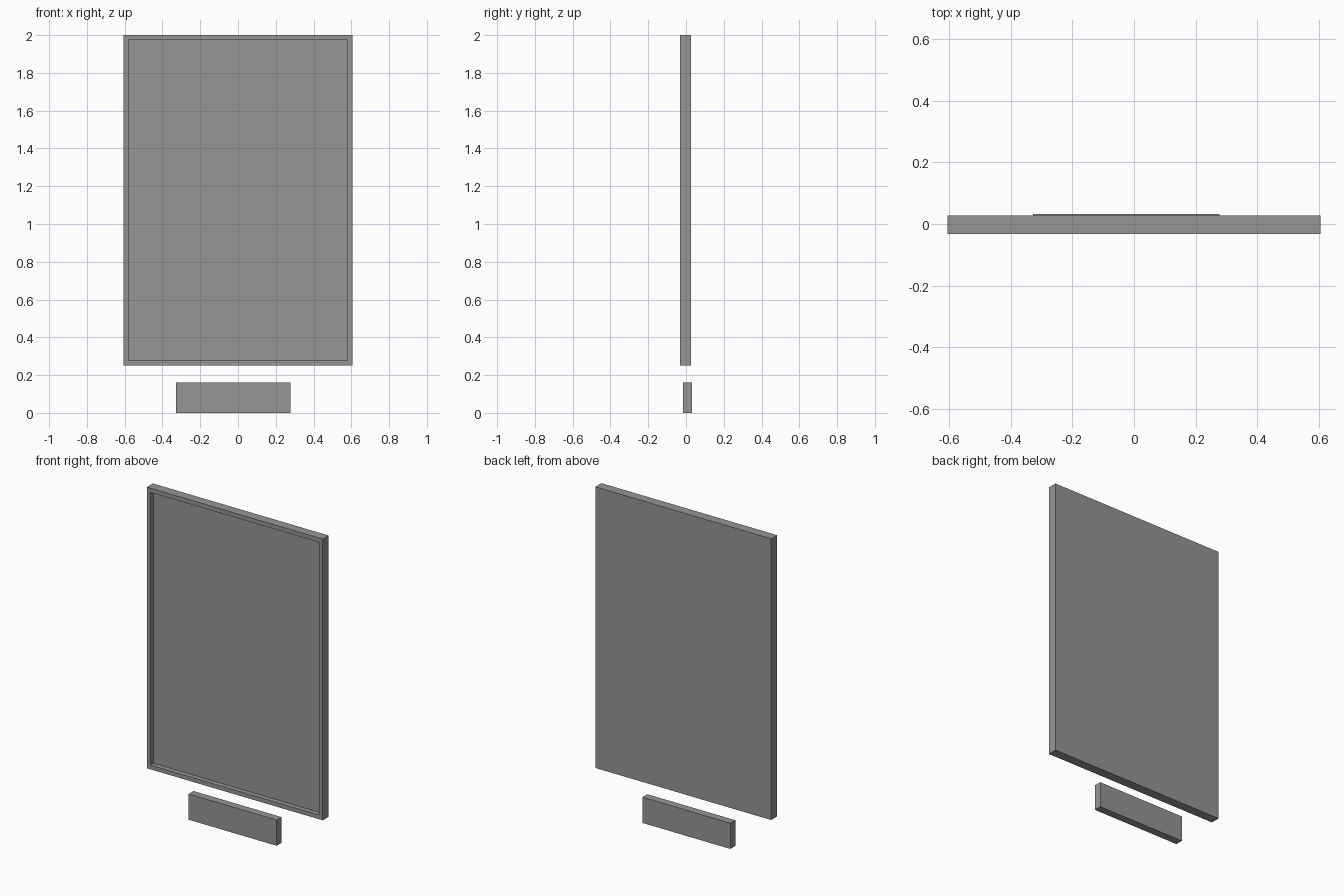
import bpy
import bmesh
from mathutils import Vector

cube = bpy.data.objects.get("Cube")
if cube:
    bpy.data.objects.remove(cube, do_unlink=True)

# One plain grey for everything
grey = bpy.data.materials.new("plain_grey")
grey.use_nodes = True
colour = (0.3, 0.3, 0.3, 1)
grey.diffuse_color = colour
grey.node_tree.nodes["Principled BSDF"].inputs["Base Color"].default_value = colour


def make_box(name, low, high, rim=0, depth=0):
    """Box between two corners, with an optional recess in its front face."""
    low, high = Vector(low), Vector(high)
    bm = bmesh.new()
    bmesh.ops.create_cube(bm, size=1)
    for v in bm.verts:
        v.co = (low + high) / 2 + v.co * (high - low)
    if rim:
        front = min(bm.faces, key=lambda f: f.calc_center_median().y)
        # Flat rim first, then straight walls pushed back to the panel
        bmesh.ops.inset_region(bm, faces=[front], thickness=rim)
        walls = bmesh.ops.extrude_discrete_faces(bm, faces=[front])
        for v in walls["faces"][0].verts:
            v.co.y += depth
    bmesh.ops.recalc_face_normals(bm, faces=bm.faces)
    mesh = bpy.data.meshes.new(name)
    bm.to_mesh(mesh)
    bm.free()
    mesh.materials.append(grey)
    obj = bpy.data.objects.new(name, mesh)
    bpy.context.collection.objects.link(obj)
    return obj


# Tall framed board with a shallow recessed panel
make_box("framed_board", (-0.605, -0.032, 0.252), (0.605, 0.027, 2), rim=0.037, depth=0.03)

# Small caption plate floating below, set slightly left of centre
make_box("caption_plate", (-0.328, -0.016, 0), (0.277, 0.032, 0.16))
